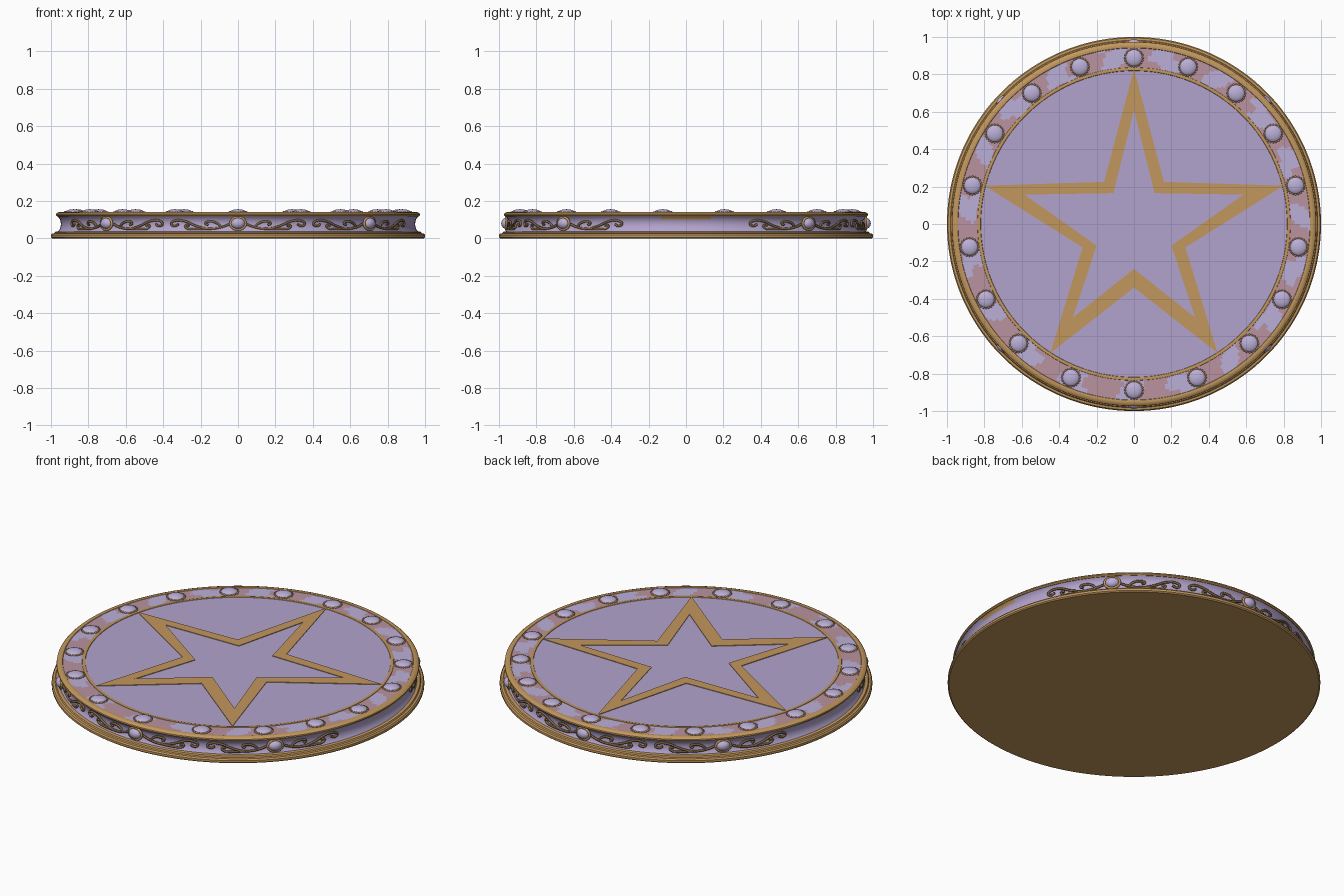
import bpy, bmesh, math
from mathutils import Matrix, Vector

if "Cube" in bpy.data.objects:
    bpy.data.objects.remove(bpy.data.objects["Cube"])


def material(name, rgb):
    m = bpy.data.materials.new(name)
    m.diffuse_color = (*rgb, 1)
    m.use_nodes = True
    bsdf = next(n for n in m.node_tree.nodes if n.type == "BSDF_PRINCIPLED")
    bsdf.inputs["Base Color"].default_value = (*rgb, 1)
    bsdf.inputs["Roughness"].default_value = 0.7
    return m


LAVENDER = material("lavender", (0.45, 0.37, 0.61))
PALE = material("pale lavender", (0.50, 0.43, 0.68))
MAUVE = material("dusty mauve", (0.48, 0.29, 0.35))
GOLD = material("warm gold", (0.54, 0.31, 0.11))
BRONZE = material("dark bronze", (0.22, 0.13, 0.055))


def finish(bm, name, mats, angle=35):
    bmesh.ops.recalc_face_normals(bm, faces=bm.faces)
    mesh = bpy.data.meshes.new(name)
    bm.to_mesh(mesh)
    bm.free()
    for m in mats:
        mesh.materials.append(m)
    for p in mesh.polygons:
        p.use_smooth = True
    mesh.set_sharp_from_angle(angle=math.radians(angle))
    obj = bpy.data.objects.new(name, mesh)
    bpy.context.collection.objects.link(obj)
    return obj


def lathe(name, profile, mats, rule=None, steps=180):
    """Spin a radius/height profile; each rule call returns a material slot."""
    bm = bmesh.new()
    rings = []
    for r, z in profile:
        if r == 0:
            rings.append([bm.verts.new((0, 0, z))] * steps)
        else:
            rings.append([bm.verts.new((r * math.cos(math.tau * i / steps),
                                        r * math.sin(math.tau * i / steps), z))
                          for i in range(steps)])
    for a, b in zip(rings, rings[1:]):
        for i in range(steps):
            j = (i + 1) % steps
            corners = list(dict.fromkeys((a[i], a[j], b[j], b[i])))
            face = bm.faces.new(corners)
            if rule:
                face.material_index = rule(face.calc_center_median())
    return finish(bm, name, mats)


# Stepped foot with a flat underside
lathe("base_rim", [(0, 0), (0.993, 0), (1.0, 0.006), (1.0, 0.018), (0.994, 0.026),
                   (0.982, 0.028), (0.978, 0.035), (0.962, 0.038), (0.95, 0.036)], [GOLD])


# Concave waist, with a gold patch under the rim at each side
def waist_rule(c):
    return 1 if c.z > 0.103 and abs(math.sin(math.atan2(c.y, c.x))) < 0.125 else 0


lathe("waist", [(0.964, 0.035), (0.956, 0.045), (0.950, 0.058), (0.947, 0.073),
                (0.948, 0.088), (0.952, 0.101), (0.958, 0.110), (0.966, 0.119)],
      [LAVENDER, GOLD], waist_rule)

# Rolled upper rim, inner ring and disc
lathe("top_rim", [(0.955, 0.117), (0.968, 0.118), (0.974, 0.124), (0.973, 0.131),
                  (0.965, 0.138), (0.952, 0.142), (0.942, 0.140), (0.938, 0.134)], [GOLD])
lathe("inner_ring", [(0.838, 0.134), (0.836, 0.140), (0.828, 0.142),
                     (0.820, 0.140), (0.817, 0.134)], [GOLD])
lathe("top_disc", [(0.825, 0.137), (0, 0.137)], [LAVENDER])

# Gem positions, given for the right half and mirrored
half = [71, 52, 33, 13.4, -8, -27, -46, -67.7]
gem_angles = [90, -90] + half + [180 - a for a in half]


# Mottled band: pale blots scattered over mauve
def blot_rule(c):
    a = math.atan2(c.y, c.x)
    r = (c.xy.length - 0.888) / 0.05
    wave = math.sin(19 * a + 0.6) + 0.6 * math.sin(31 * a + 2 * r) - 0.35 * r * r
    return 1 if wave > 0.1 else 0


lathe("jewelled_band", [(0.83 + 0.114 * i / 8, 0.1375) for i in range(9)],
      [MAUVE, PALE], blot_rule, 300)

# Domed gems in beaded collars
gems, collars = bmesh.new(), bmesh.new()
for a in gem_angles:
    t = math.radians(a)
    spot = Vector((0.888 * math.cos(t), 0.888 * math.sin(t), 0.138))
    bmesh.ops.create_uvsphere(gems, u_segments=20, v_segments=12, radius=1,
                              matrix=Matrix.Translation(spot) @ Matrix.Diagonal((0.046, 0.046, 0.018, 1)))
    for k in range(20):
        b = math.tau * k / 20
        offset = Vector((0.047 * math.cos(b), 0.047 * math.sin(b), 0.001))
        bmesh.ops.create_icosphere(collars, subdivisions=1, radius=0.0065,
                                   matrix=Matrix.Translation(spot + offset))
finish(gems, "top_gems", [PALE])
finish(collars, "gem_collars", [GOLD], 60)


# Open five-pointed star as a thin raised band
def outline(right):
    """First and last points lie on the centre line."""
    return right + [(-x, y) for x, y in right[-2:0:-1]]


outer = outline([(0, 0.83), (0.16, 0.225), (0.80, 0.205), (0.275, -0.125), (0.447, -0.69), (0, -0.34)])
inner = outline([(0, 0.61), (0.11, 0.165), (0.585, 0.157), (0.20, -0.115), (0.327, -0.50), (0, -0.24)])
bm = bmesh.new()
loops = [[bm.verts.new((x, y, z)) for x, y in pts]
         for pts, z in ((outer, 0.136), (outer, 0.1405), (inner, 0.1405), (inner, 0.136))]
for a, b in zip(loops, loops[1:]):
    for i in range(len(a)):
        j = (i + 1) % len(a)
        bm.faces.new((a[i], a[j], b[j], b[i]))
finish(bm, "star_band", [GOLD])


# Ornaments wrapped around the waist
def wrap(centre, arc, z, r=0.953):
    t = centre + arc / r
    return Vector((r * math.cos(t), r * math.sin(t), z))


def tube(name, strands, thickness, mat):
    curve = bpy.data.curves.new(name, "CURVE")
    curve.dimensions = "3D"
    curve.bevel_depth = thickness
    curve.bevel_resolution = 1
    curve.resolution_u = 4
    curve.use_fill_caps = True
    for pts, closed in strands:
        s = curve.splines.new("BEZIER")
        s.bezier_points.add(len(pts) - 1)
        for p, co in zip(s.bezier_points, pts):
            p.co = co
            p.handle_left_type = p.handle_right_type = "AUTO"
        s.use_cyclic_u = closed
    curve.materials.append(mat)
    obj = bpy.data.objects.new(name, curve)
    bpy.context.collection.objects.link(obj)


stem = [(0.04, 0.078), (0.09, 0.060), (0.16, 0.052), (0.23, 0.068), (0.29, 0.092),
        (0.345, 0.094), (0.365, 0.078), (0.345, 0.066), (0.325, 0.076)]
leaf = [(0.15, 0.052), (0.19, 0.050), (0.235, 0.049), (0.28, 0.056), (0.285, 0.068), (0.265, 0.070)]
bud = [(0.09, 0.060), (0.11, 0.080), (0.15, 0.090), (0.175, 0.080), (0.16, 0.072)]
sides = [math.radians(s * 90 + d) for s in (-1, 1) for d in (-47, 0, 47)]
scrolls, frames, side_gems = [], [], bmesh.new()
for c in sides:
    for flip in (-1, 1):
        for path in (stem, leaf, bud):
            scrolls.append(([wrap(c, flip * x, z) for x, z in path], False))
    ring = [math.tau * k / 12 for k in range(12)]
    frames.append(([wrap(c, 0.041 * math.cos(k), 0.08 + 0.033 * math.sin(k), 0.962) for k in ring], True))
    place = Matrix.Translation(wrap(c, 0, 0.08, 0.96)) @ Matrix.Rotation(c, 4, "Z")
    bmesh.ops.create_uvsphere(side_gems, u_segments=20, v_segments=12, radius=1,
                              matrix=place @ Matrix.Diagonal((0.028, 0.038, 0.030, 1)))
tube("scrollwork", scrolls, 0.0065, BRONZE)
tube("side_gem_frames", frames, 0.007, GOLD)
finish(side_gems, "side_gems", [PALE])
